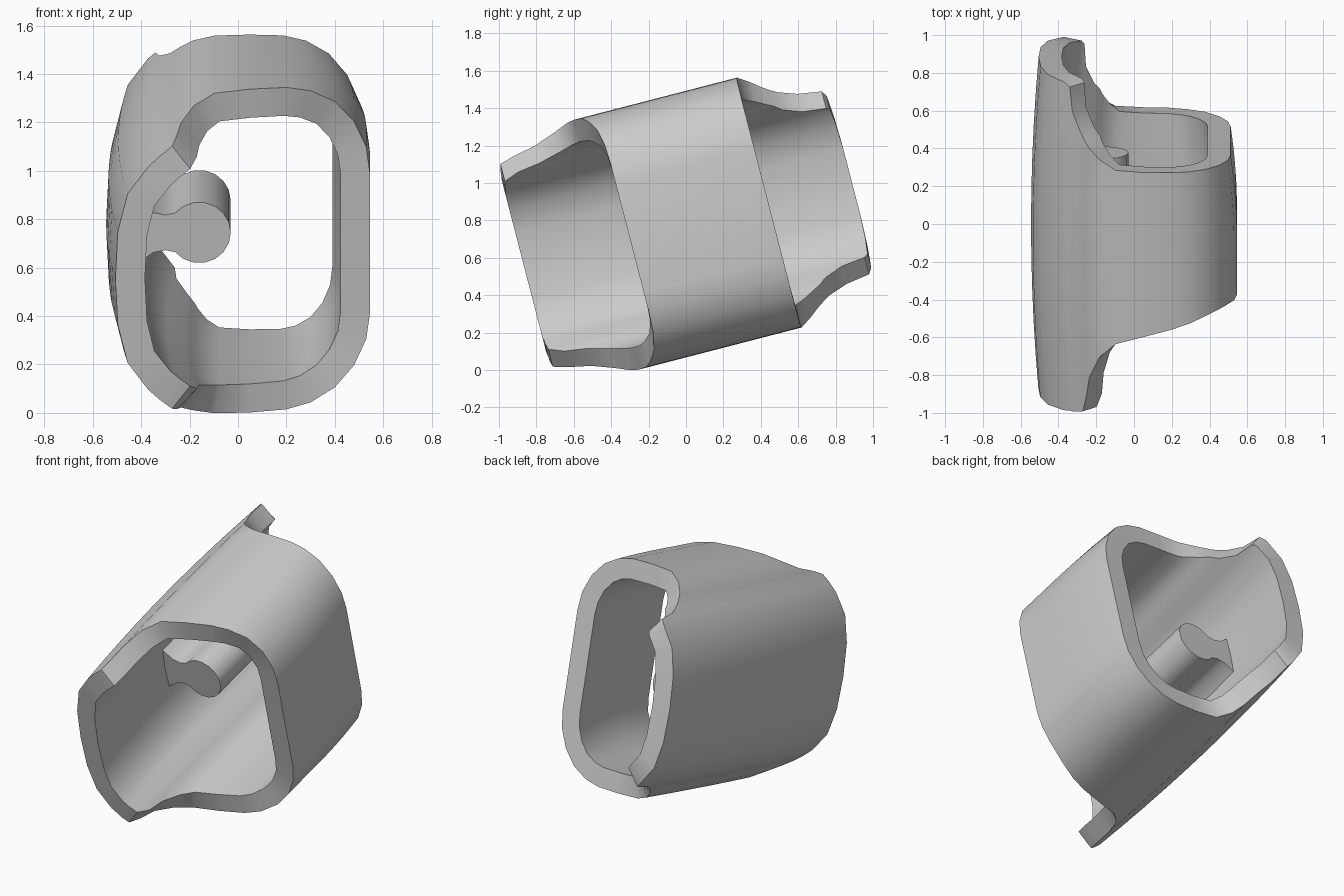
import bpy, bmesh
from math import radians, sin, cos
from mathutils import Vector

if "Cube" in bpy.data.objects:
    bpy.data.objects.remove(bpy.data.objects["Cube"])

TILT = radians(14.5)
WALL = 0.122
STEPS = 10


def place(x, s, t):
    """Sleeve coordinates (s along the axis, t across) to world."""
    return Vector((x, s * cos(TILT) - t * sin(TILT),
                   0.78 + s * sin(TILT) + t * cos(TILT)))


def finish(bm, name, angle):
    bmesh.ops.recalc_face_normals(bm, faces=bm.faces[:])
    mesh = bpy.data.meshes.new(name)
    bm.to_mesh(mesh)
    bm.free()
    obj = bpy.data.objects.new(name, mesh)
    bpy.context.collection.objects.link(obj)
    bpy.ops.object.select_all(action='DESELECT')
    obj.select_set(True)
    bpy.context.view_layer.objects.active = obj
    bpy.ops.object.shade_smooth_by_angle(angle=radians(angle))
    return obj


# Upper half of the section, left to right: x, t, front end, back end
half = [
    (-.545, 0, -.895, .915), (-.535, .2, -.895, .915),
    (-.495, .36, -.895, .91), (-.41, .475, -.895, .90),
    (-.375, .505, -.89, .88), (-.35, .525, -.89, .75),
    (-.30, .56, -.88, .65), (-.275, .583, -.80, .61),
    (-.25, .607, -.68, .575), (-.19, .65, -.56, .52),
    (-.10, .683, -.48, .47), (.05, .69, -.44, .46),
    (.2, .687, -.40, .458), (.3, .665, -.37, .456),
    (.4, .61, -.335, .456), (.48, .52, -.315, .455),
    (.53, .41, -.31, .455), (.545, .3, -.31, .455), (.545, 0, -.31, .455)]
ring = half + [(x, -t, f, b) for x, t, f, b in half[-2:0:-1]]
n = len(ring)


# Slight barrel on the long side and taper on the short side
def bulge(x, s):
    if x < 0:
        return x + .048 * s * s * min(1, -x / .4)
    return x - .16 * max(s, 0) ** 2 * x / .545


# Hollow sleeve: outer and inner skins joined by end rims
bm = bmesh.new()
skins = []
for depth in (0, WALL):
    skin = []
    for i, (x, t, front, back) in enumerate(ring):
        a, b = ring[i - 1], ring[(i + 1) % n]
        inward = Vector((b[1] - a[1], a[0] - b[0])).normalized()
        px, pt = x + inward.x * depth, t + inward.y * depth
        column = []
        for k in range(STEPS + 1):
            s = front + (back - front) * k / STEPS
            column.append(bm.verts.new(place(px + bulge(x, s) - x, s, pt)))
        skin.append(column)
    skins.append(skin)
outer, inner = skins
for i in range(n):
    j = (i + 1) % n
    for skin in skins:
        for k in range(STEPS):
            bm.faces.new((skin[i][k], skin[j][k], skin[j][k + 1], skin[i][k + 1]))
    for k in (0, STEPS):
        bm.faces.new((outer[i][k], outer[j][k], inner[j][k], inner[i][k]))
finish(bm, "sleeve", 35)

# Inner pin with a flared rib reaching the long wall
profile = [(-.16 + .13 * cos(radians(a)), .13 * sin(radians(a)))
           for a in range(-140, 141, 20)]
web = [(-.30, .075), (-.35, .085), (-.40, .12), (-.45, .16)]
profile += web + [(x, -t) for x, t in reversed(web)]
bm = bmesh.new()
ends = [[bm.verts.new(place(x, s, t)) for x, t in profile] for s in (-.14, .39)]
for end in ends:
    bm.faces.new(end)
for i in range(len(profile)):
    j = (i + 1) % len(profile)
    bm.faces.new((ends[0][i], ends[0][j], ends[1][j], ends[1][i]))
finish(bm, "inner_pin", 35)
